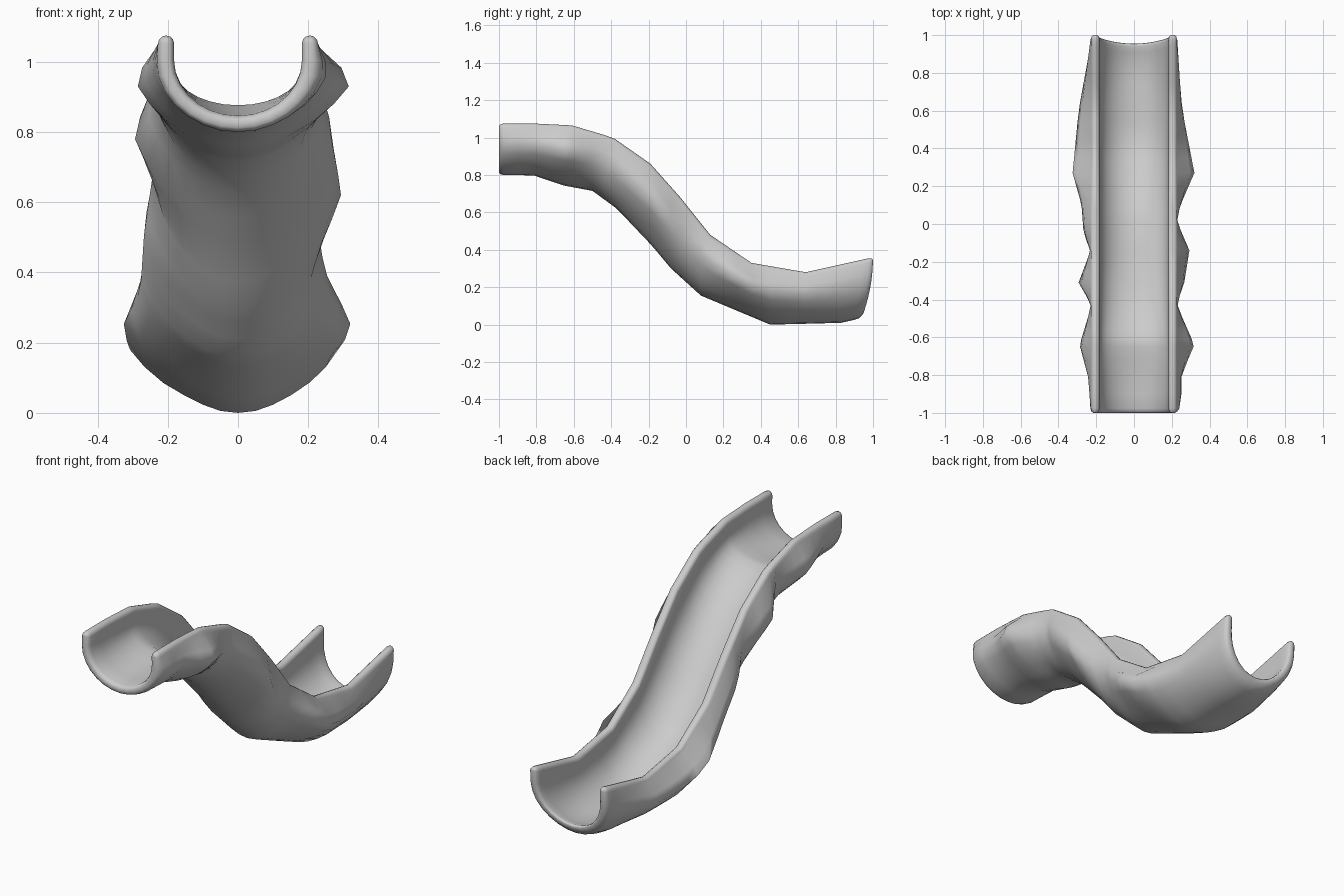
import bpy, bmesh
from math import sin, cos, pi, radians

if "Cube" in bpy.data.objects:
    bpy.data.objects.remove(bpy.data.objects["Cube"])

# Side-view profiles (y, z) and side bulge widths (y, x)
RIM = [(-1, 1.075), (-.8, 1.075), (-.61, 1.065), (-.39, 1.0), (-.19, .86), (-.03, .68),
       (.13, .48), (.35, .33), (.64, .28), (1, .36)]
UNDER = [(-1, .80), (-.82, .80), (-.66, .745), (-.5, .715), (-.37, .62), (-.18, .42),
         (-.08, .30), (.08, .155), (.45, .0), (.86, .01), (.97, .03), (1, .05)]
FLOOR = [(-1, .845), (-.82, .855), (-.62, .88), (-.5, .82), (-.37, .715), (-.18, .51),
         (-.08, .39), (.08, .23), (.3, .11), (.45, .06), (.86, .06), (1, .09)]
BULGE_R = [(-1, .23), (-.96, .255), (-.8, .255), (-.64, .32), (-.42, .228), (-.34, .265),
           (-.14, .295), (.02, .23), (.1, .25), (.27, .32), (.6, .26), (1, .228)]
BULGE_L = [(-1, .23), (-.82, .245), (-.64, .29), (-.43, .23), (-.31, .295), (-.14, .235),
           (-.05, .27), (.1, .28), (.27, .325), (.6, .295), (1, .228)]
T = .023          # half wall thickness
XM = .205         # wall centre line
N = 7             # points per quarter arc
PEAK = pi / 2 * 6 / N   # arc angle where the sides bulge most


def lerp(table, y):
    for (a, p), (b, q) in zip(table, table[1:]):
        if y <= b:
            return p + (q - p) * (y - a) / (b - a)
    return table[-1][1]


def half(y, side, s):
    """Outer curve, rounded rim, inner curve for one side (bottom -> rim -> floor)."""
    rim, under, floor = lerp(RIM, y), lerp(UNDER, y), lerp(FLOOR, y)
    width = max(0, lerp(BULGE_R if side > 0 else BULGE_L, y) - XM - T)
    bulge = width * 1.06
    spring = rim - .26 * (rim - under)
    outer, inner = [], []
    for i in range(N + 1):
        a = pi / 2 * i / N
        w = max(0, 1 - abs(a - PEAK) / radians(45))
        o = ((XM + T) * sin(a) + bulge * w, spring - (spring - under) * cos(a))
        n = ((XM - T) * sin(a), spring - (spring - floor) * cos(a))
        m = ((o[0] + n[0]) / 2, (o[1] + n[1]) / 2)
        outer.append(tuple(m[k] + (o[k] - m[k]) * s for k in (0, 1)))
        inner.append(tuple(m[k] + (n[k] - m[k]) * s for k in (0, 1)))
    bead = [(XM + T * s * cos(pi * k / 6), rim - T + T * s * sin(pi * k / 6)) for k in range(7)]
    res = []
    for x, z in outer + bead + inner[::-1]:
        h = (z - under) / (rim - under)
        lean = .055 * max(0, (y - .7) / .3) * max(0, 1 - h) ** 2
        res.append((side * x, y - lean, z))
    return res


# Slide trough: loft of closed U sections, thinned at both ends to round the lip
stations = [(-1, .45), (-.993, .8), (-.977, 1)]
stations += [(y, 1) for y in (-.9, -.81, -.72, -.65, -.61, -.56, -.5, -.43, -.38, -.31, -.25, -.19,
                              -.14, -.08, -.03, .02, .08, .13, .2, .27, .35, .45, .54, .64, .75,
                              .86, .94)]
stations += [(.977, 1), (.993, .8), (1, .45)]

bm = bmesh.new()
rings = []
for y, s in stations:
    right, left = half(y, 1, s), half(y, -1, s)
    rings.append([bm.verts.new(p) for p in right + left[::-1][1:-1]])
M = len(rings[0])
for r, q in zip(rings, rings[1:]):
    for j in range(M):
        k = (j + 1) % M
        bm.faces.new((r[j], r[k], q[k], q[j]))

# End caps as quad strips between outer and inner curves
H = len(half(0, 1, 1))
for r in (rings[0], rings[-1]):
    for f in (r[:H], [r[0]] + r[H:][::-1] + [r[H - 1]]):
        for i in range(H // 2):
            quad = list(dict.fromkeys([f[i], f[i + 1], f[H - 2 - i], f[H - 1 - i]]))
            if len(quad) > 2:
                bm.faces.new(quad)
bmesh.ops.recalc_face_normals(bm, faces=bm.faces)
mesh = bpy.data.meshes.new("slide_trough")
bm.to_mesh(mesh)
bm.free()
slide = bpy.data.objects.new("slide_trough", mesh)
bpy.context.collection.objects.link(slide)
bpy.context.view_layer.objects.active = slide
slide.select_set(True)
bpy.ops.object.shade_smooth_by_angle(angle=radians(60))
